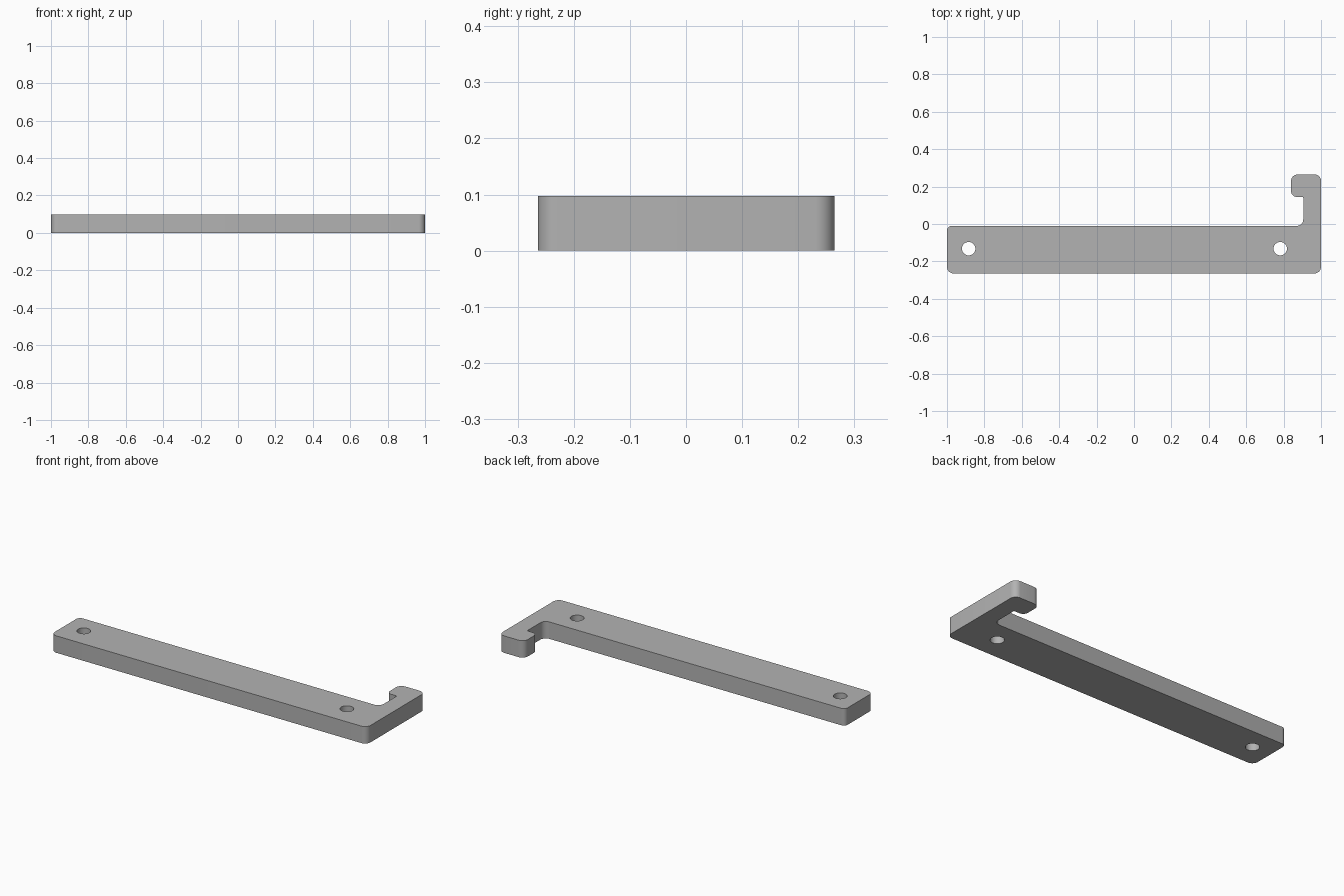
import bpy, bmesh, math
from mathutils import Vector

cube = bpy.data.objects.get("Cube")
if cube:
    bpy.data.objects.remove(cube, do_unlink=True)

THICKNESS = 0.097
ARC_STEPS = 8


def rounded_outline(corners):
    """Replace each (x, y, radius) corner with a tangent arc."""
    points = []
    for i, (x, y, radius) in enumerate(corners):
        corner = Vector((x, y))
        to_prev = (Vector(corners[i - 1][:2]) - corner).normalized()
        to_next = (Vector(corners[(i + 1) % len(corners)][:2]) - corner).normalized()
        # All corners are square, so the arc centre lies along both edges
        centre = corner + (to_prev + to_next) * radius
        for s in range(ARC_STEPS + 1):
            a = math.pi / 2 * s / ARC_STEPS
            points.append(centre - radius * (to_next * math.cos(a) + to_prev * math.sin(a)))
    return points


def circle(x, y, radius, sides=32):
    return [Vector((x + radius * math.cos(math.tau * i / sides),
                    y + radius * math.sin(math.tau * i / sides))) for i in range(sides)]


def add_loop(bm, points):
    verts = [bm.verts.new((p.x, p.y, 0)) for p in points]
    return [bm.edges.new((v, verts[(i + 1) % len(verts)])) for i, v in enumerate(verts)]


# Bar with an upright arm and a hooked tip
outline = rounded_outline([
    (-1, -0.264, 0.035), (1, -0.264, 0.035), (1, 0.265, 0.035),
    (0.84, 0.265, 0.035), (0.84, 0.145, 0.03), (0.905, 0.145, 0.006),
    (0.905, -0.01, 0.035), (-1, -0.01, 0.025),
])

bm = bmesh.new()
edges = add_loop(bm, outline)
# Two screw holes through the bar
for hole_x in (-0.884, 0.782):
    edges += add_loop(bm, circle(hole_x, -0.132, 0.036))
bmesh.ops.triangle_fill(bm, edges=edges, use_beauty=True, normal=(0, 0, 1))
top = bmesh.ops.extrude_face_region(bm, geom=bm.faces[:], use_keep_orig=True)
bmesh.ops.translate(bm, vec=(0, 0, THICKNESS),
                    verts=[g for g in top["geom"] if isinstance(g, bmesh.types.BMVert)])
bmesh.ops.recalc_face_normals(bm, faces=bm.faces[:])
bmesh.ops.dissolve_limit(bm, angle_limit=0.001, verts=[], edges=bm.edges[:])

mesh = bpy.data.meshes.new("hooked_bracket")
bm.to_mesh(mesh)
bm.free()
bracket = bpy.data.objects.new("hooked_bracket", mesh)
bpy.context.collection.objects.link(bracket)

# Plain grey finish
grey = bpy.data.materials.new("grey")
grey.use_nodes = True
colour = (0.45, 0.45, 0.45, 1)
grey.diffuse_color = colour
grey.node_tree.nodes["Principled BSDF"].inputs["Base Color"].default_value = colour
mesh.materials.append(grey)

# Smooth arcs, sharp rims
bpy.ops.object.select_all(action="DESELECT")
bracket.select_set(True)
bpy.context.view_layer.objects.active = bracket
bpy.ops.object.shade_smooth_by_angle(angle=math.radians(30))
